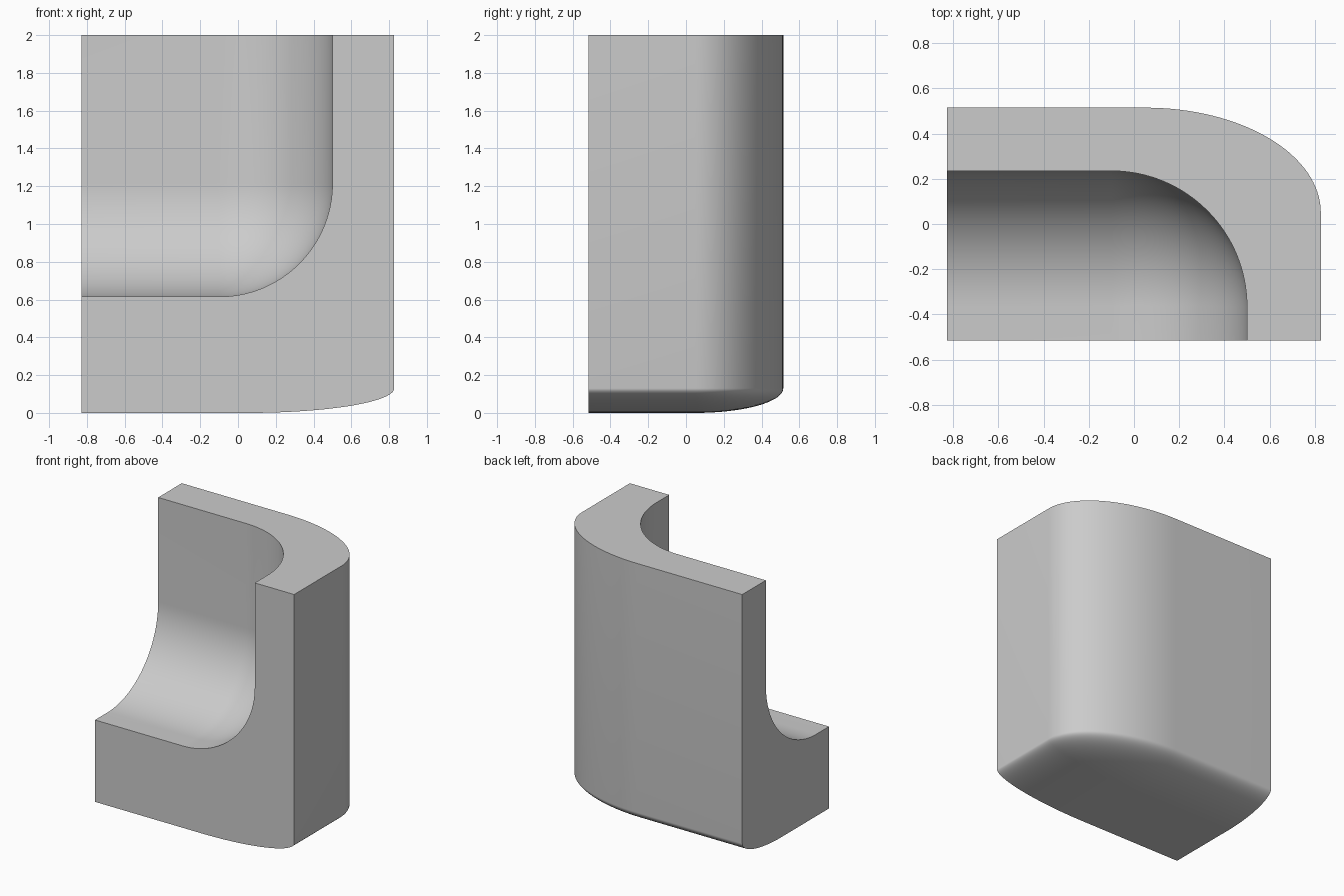
import bpy, bmesh
from math import sin, cos, pi

if "Cube" in bpy.data.objects:
    bpy.data.objects.remove(bpy.data.objects["Cube"], do_unlink=True)

grey = bpy.data.materials.new("plain_grey")
grey.use_nodes = True
colour = (0.6, 0.6, 0.6, 1)
grey.diffuse_color = colour
grey.node_tree.nodes["Principled BSDF"].inputs["Base Color"].default_value = colour


def corner_block(name, centre, radii, left, front, top, steps=32):
    """Block whose back, right and bottom sides blend into an ellipsoid corner."""
    cx, cy, cz = centre
    rx, ry, rz = radii
    quarter = [i / steps * pi / 2 for i in range(steps + 1)]
    levels = [(sin(t), cz - rz * cos(t)) for t in quarter] + [(1, top)]
    bm = bmesh.new()
    rings = []
    for s, z in levels:
        plan = [(left, front), (cx + rx * s, front)]
        plan += [(cx + rx * s * cos(a), cy + ry * s * sin(a)) for a in quarter]
        plan.append((left, cy + ry * s))
        rings.append([bm.verts.new((x, y, z)) for x, y in plan])
    for low, high in zip(rings, rings[1:]):
        for i in range(len(low)):
            j = (i + 1) % len(low)
            bm.faces.new((low[i], low[j], high[j], high[i]))
    bm.faces.new(rings[-1])
    bm.faces.new(rings[0][::-1])
    bmesh.ops.remove_doubles(bm, verts=bm.verts, dist=1e-5)
    bmesh.ops.recalc_face_normals(bm, faces=bm.faces)
    mesh = bpy.data.meshes.new(name)
    bm.to_mesh(mesh)
    bm.free()
    mesh.materials.append(grey)
    ob = bpy.data.objects.new(name, mesh)
    bpy.context.collection.objects.link(ob)
    return ob


# Outer shell with a shallow rounded base, and the hollow cut from it
shell = corner_block("quarter_shell", (0.05, 0.05, 0.13), (0.777, 0.465, 0.13),
                     -0.828, -0.515, 2)
hollow = corner_block("hollow_cutter", (-0.1, -0.365, 1.215), (0.6, 0.6, 0.6),
                      -1, -0.7, 2.2)

bpy.ops.object.select_all(action='DESELECT')
bpy.context.view_layer.objects.active = shell
shell.select_set(True)
cut = shell.modifiers.new("hollow", 'BOOLEAN')
cut.operation = 'DIFFERENCE'
cut.solver = 'EXACT'
cut.object = hollow
bpy.ops.object.modifier_apply(modifier=cut.name)
bpy.data.objects.remove(hollow, do_unlink=True)

# Smooth the curved walls, keep the cut edges crisp
bpy.ops.object.shade_smooth_by_angle(angle=0.6)
